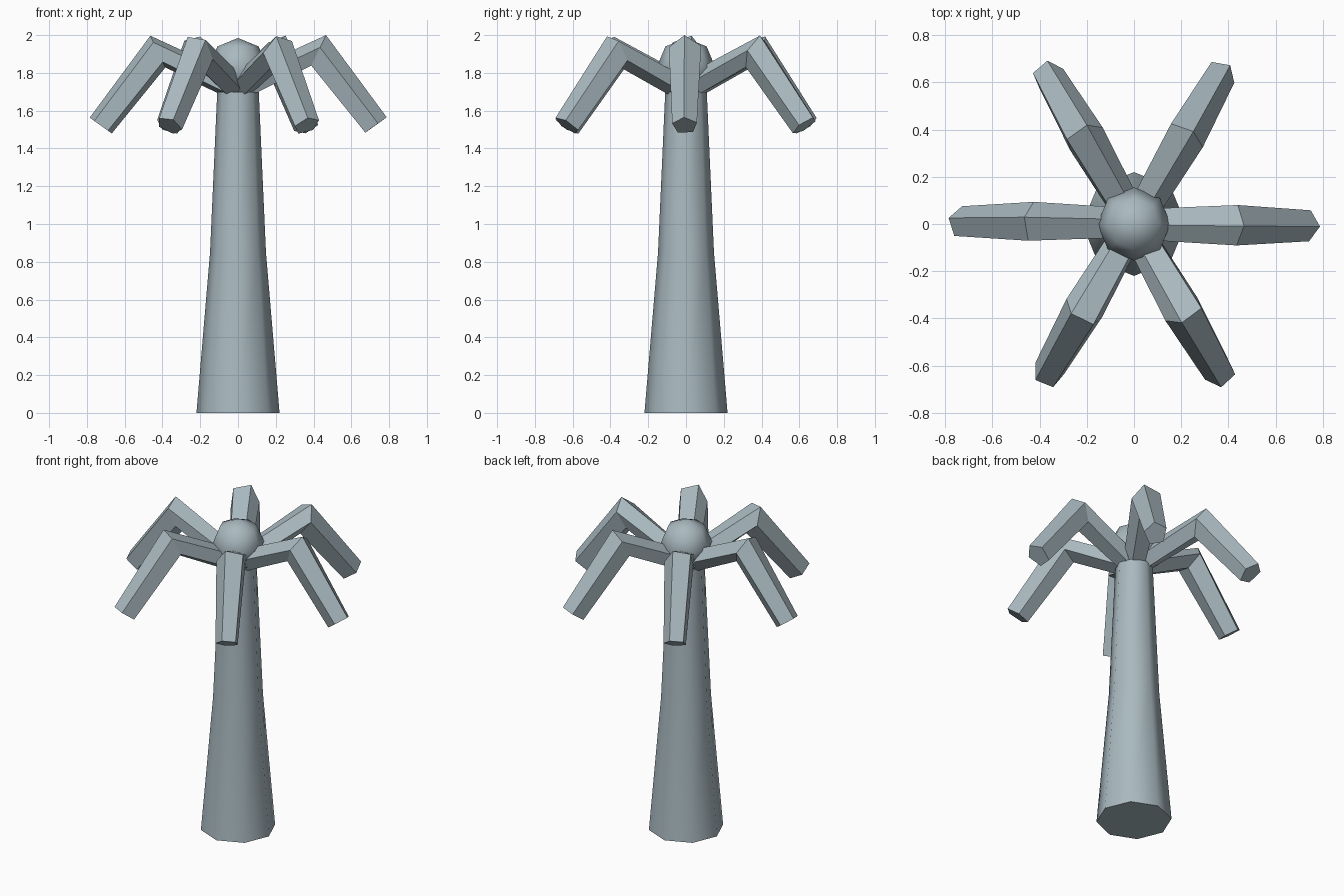
import bpy
import bmesh
from math import sin, cos, radians, tau
from mathutils import Vector

if "Cube" in bpy.data.objects:
    bpy.data.objects.remove(bpy.data.objects["Cube"])

# Single blue-grey material
COLOUR = (0.40, 0.49, 0.53, 1.0)
grey = bpy.data.materials.new("blue_grey")
grey.use_nodes = True
grey.diffuse_color = COLOUR
grey.node_tree.nodes["Principled BSDF"].inputs["Base Color"].default_value = COLOUR


def add_object(name, bm, smooth_angle=None):
    bmesh.ops.recalc_face_normals(bm, faces=bm.faces)
    mesh = bpy.data.meshes.new(name)
    bm.to_mesh(mesh)
    bm.free()
    mesh.materials.append(grey)
    obj = bpy.data.objects.new(name, mesh)
    bpy.context.collection.objects.link(obj)
    if smooth_angle:
        bpy.ops.object.select_all(action="DESELECT")
        obj.select_set(True)
        bpy.context.view_layer.objects.active = obj
        bpy.ops.object.shade_smooth_by_angle(angle=radians(smooth_angle))
    return obj


def loft(rings):
    """Join rings of points into a closed tube with flat ends."""
    bm = bmesh.new()
    loops = [[bm.verts.new(p) for p in ring] for ring in rings]
    n = len(loops[0])
    for a, b in zip(loops, loops[1:]):
        for i in range(n):
            j = (i + 1) % n
            bm.faces.new((a[i], a[j], b[j], b[i]))
    bm.faces.new(loops[0][::-1])
    bm.faces.new(loops[-1])
    return bm


# Trunk: tapered eight-sided column
SIDES = 8
profile = [(0.22, 0.0), (0.148, 0.85), (0.11, 1.70)]
trunk_rings = [[(r * cos(tau * i / SIDES), r * sin(tau * i / SIDES), z)
                for i in range(SIDES)] for r, z in profile]
add_object("trunk", loft(trunk_rings), 60)

# Crown ball
bm = bmesh.new()
bmesh.ops.create_uvsphere(bm, u_segments=8, v_segments=4, radius=0.155)
bmesh.ops.translate(bm, verts=bm.verts, vec=(0, 0, 1.83))
add_object("crown_ball", bm, 80)

# Branch sections: reach, height, half width, half thickness, thickness direction
sections = [
    (0.03, 1.725, 0.068, 0.068, (-0.42, 0.90)),
    (0.424, 1.912, 0.09, 0.098, (0.43, 0.90)),
    (0.726, 1.521, 0.069, 0.076, (0.81, 0.58)),
]


def branch(name, heading, twist):
    out = Vector((cos(radians(heading)), sin(radians(heading)), 0))
    side = Vector((-out.y, out.x, 0))
    up = Vector((0, 0, 1))
    rings = []
    for reach, height, width, thick, (d_out, d_up) in sections:
        centre = out * reach + up * height
        normal = out * d_out + up * d_up
        angles = [radians(twist) + tau * k / 5 for k in range(5)]
        rings.append([centre + side * width * sin(a) + normal * thick * cos(a)
                      for a in angles])
    add_object(name, loft(rings))


# Six bent five-sided branches, each rolled a little differently
for name, heading, twist in [
    ("left_branch", -0.5, -3),
    ("back_left_branch", 60, -14),
    ("back_right_branch", 120, -24),
    ("right_branch", 179.5, -16),
    ("front_right_branch", 240, -27),
    ("front_left_branch", 300, -22),
]:
    branch(name, heading, twist)
